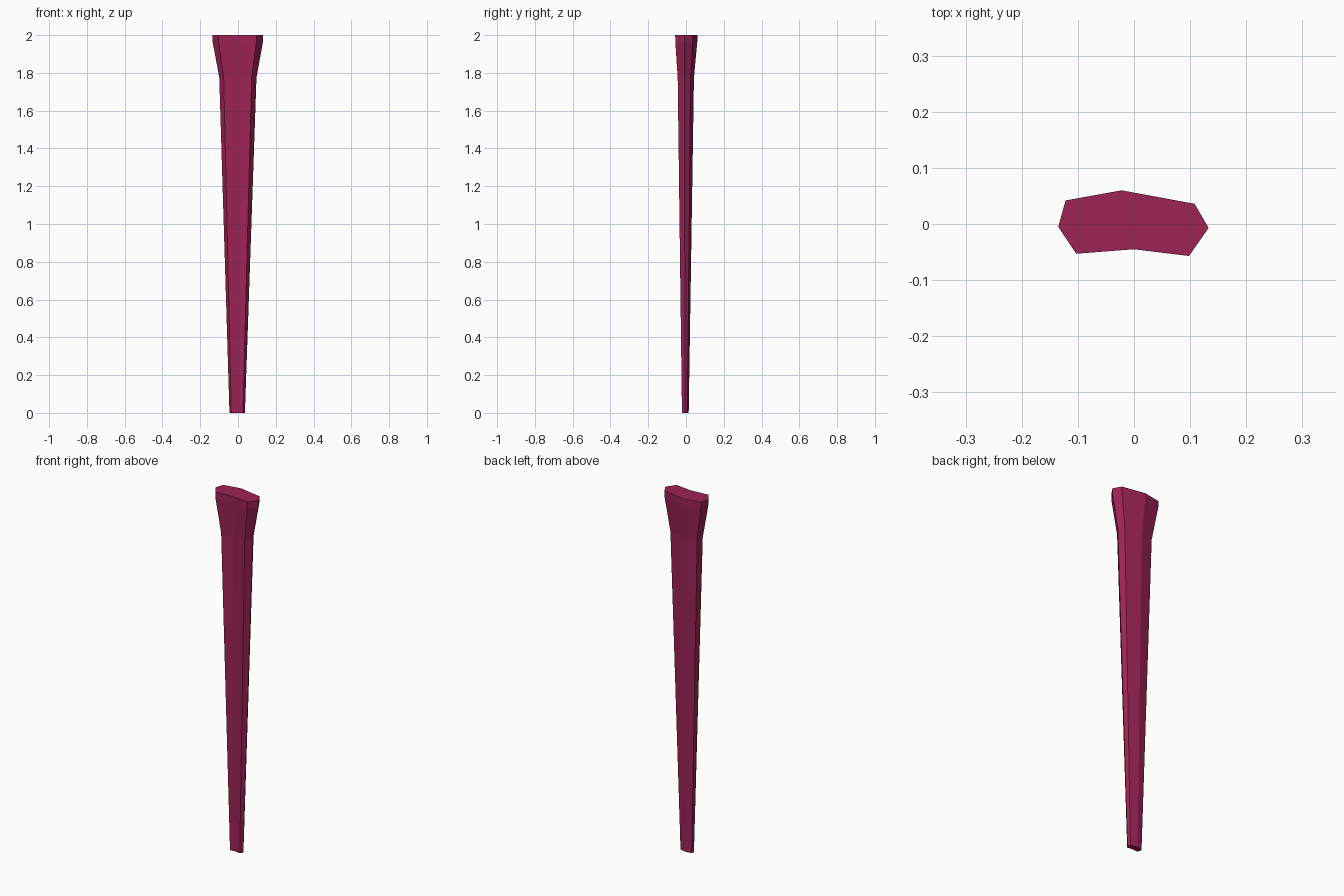
import bpy, bmesh

if "Cube" in bpy.data.objects:
    bpy.data.objects.remove(bpy.data.objects["Cube"])

# Cross-section of the flared end, seen from above
SECTION = [(-0.135, -0.005), (-0.103, -0.053), (0.0, -0.045), (0.098, -0.057),
           (0.133, -0.007), (0.108, 0.036), (-0.022, 0.06), (-0.122, 0.042)]

# Rings along the shaft: height, scale, x offset, y offset
RINGS = [(0.0, 0.305, -0.004, -0.004),
         (1.775, 0.735, 0.0, -0.002),
         (1.965, 0.995, 0.0, 0.0),
         (2.0, 1.0, 0.0, 0.0)]

# Tapered shaft with flared top, lofted through the rings
bm = bmesh.new()
loops = [[bm.verts.new((x * s + dx, y * s + dy, z)) for x, y in SECTION]
         for z, s, dx, dy in RINGS]
n = len(SECTION)
for low, high in zip(loops, loops[1:]):
    for i in range(n):
        j = (i + 1) % n
        bm.faces.new((low[i], low[j], high[j], high[i]))

# End caps
bm.faces.new(loops[0][::-1])
bm.faces.new(loops[-1])
bmesh.ops.recalc_face_normals(bm, faces=bm.faces)

mesh = bpy.data.meshes.new("tapered_shaft")
bm.to_mesh(mesh)
bm.free()
shaft = bpy.data.objects.new("tapered_shaft", mesh)
bpy.context.collection.objects.link(shaft)

# Crimson colour
mat = bpy.data.materials.new("crimson")
mat.diffuse_color = (0.34, 0.017, 0.09, 1)
mat.use_nodes = True
mat.node_tree.nodes["Principled BSDF"].inputs["Base Color"].default_value = mat.diffuse_color
mesh.materials.append(mat)
